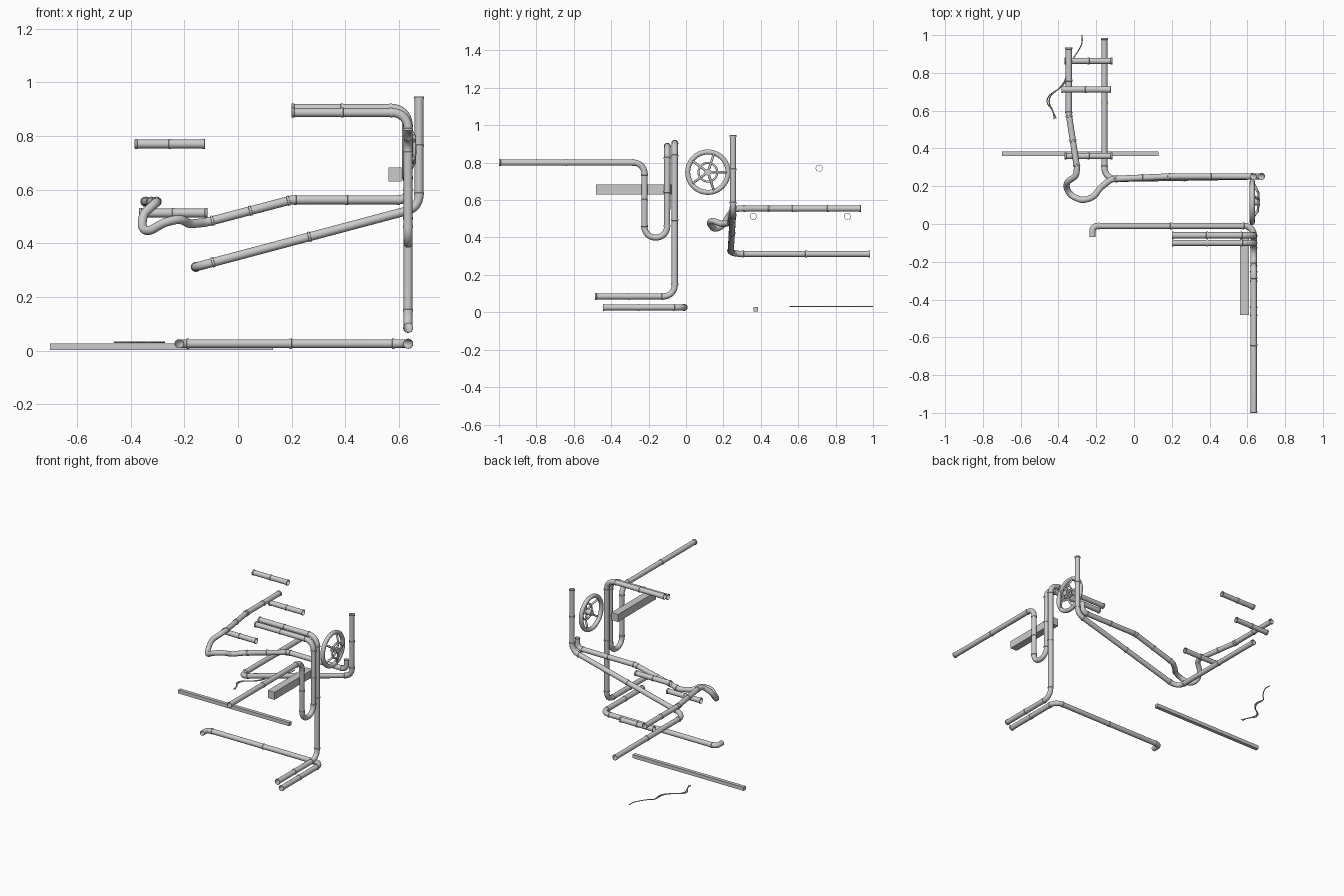
import bpy, bmesh, math
from mathutils import Vector, Matrix

if "Cube" in bpy.data.objects:
    bpy.data.objects.remove(bpy.data.objects["Cube"])

R = 0.0165          # pipe radius


def finish(curve_obj, angle=40):
    bpy.ops.object.select_all(action='DESELECT')
    curve_obj.select_set(True)
    bpy.context.view_layer.objects.active = curve_obj
    if curve_obj.type == 'CURVE':
        bpy.ops.object.convert(target='MESH')
    bpy.ops.object.shade_smooth_by_angle(angle=math.radians(angle))


def tube(name, splines, depth, res=6, caps=False):
    # splines: list of lists of (point, radius factor)
    cu = bpy.data.curves.new(name, 'CURVE')
    cu.dimensions = '3D'
    cu.bevel_depth = depth
    cu.bevel_resolution = res
    cu.use_fill_caps = caps
    for pts in splines:
        sp = cu.splines.new('POLY')
        sp.points.add(len(pts) - 1)
        for q, (co, rad) in zip(sp.points, pts):
            q.co = (*co, 1)
            q.radius = rad
    ob = bpy.data.objects.new(name, cu)
    bpy.context.collection.objects.link(ob)
    finish(ob)


def collar(p, d):
    return [(p - d * 0.005, 1.0), (p - d * 0.004, 1.15),
            (p + d * 0.004, 1.15), (p + d * 0.005, 1.0)]


def pipe(name, corners, bend=0.06, steps=8):
    """Open pipe with rounded bends and joint collars along straight runs."""
    P = [Vector(c) for c in corners]
    path, runs, start = [P[0]], [], P[0]
    for a, p, b in zip(P, P[1:], P[2:]):
        u, v = (a - p).normalized(), (b - p).normalized()
        half = u.angle(v) / 2
        t = min(bend / math.tan(half), 0.47 * (a - p).length, 0.49 * (b - p).length)
        r = t * math.tan(half)
        c = p + (u + v).normalized() * r / math.sin(half)
        s, e = (p + u * t - c).normalized(), (p + v * t - c).normalized()
        path += [c + s.slerp(e, i / steps) * r for i in range(steps + 1)]
        runs.append((start, p + u * t))
        start = p + v * t
    path.append(P[-1])
    runs.append((start, P[-1]))
    splines = [[(q, 1.0) for q in path]]
    for a, b in runs:
        if (b - a).length > 0.12:
            d = (b - a).normalized()
            splines += [collar(q, d) for q in (a + d * .005, (a + b) / 2, b - d * .005)]
    tube(name, splines, R)


def box(name, lo, hi):
    bm = bmesh.new()
    bmesh.ops.create_cube(bm, size=1)
    lo, hi = Vector(lo), Vector(hi)
    for v in bm.verts:
        v.co = Vector(v.co[i] * (hi - lo)[i] + (hi + lo)[i] / 2 for i in range(3))
    me = bpy.data.meshes.new(name)
    bm.to_mesh(me)
    bm.free()
    bpy.context.collection.objects.link(bpy.data.objects.new(name, me))


# front wall pipes
X = 0.634
pipe("drop_pipe", [(.2, -.06, .903), (X, -.06, .903), (X, -.06, .085), (X, -.487, .085)])
pipe("u_bend_pipe", [(.2, -.10, .887), (X, -.10, .887), (X, -.101, .40),
                     (X, -.222, .40), (X, -.222, .80), (X, -1, .80)], bend=.058)
pipe("floor_pipe", [(-.22, -.07, .026), (-.22, -.01, .026),
                    (X, -.01, .026), (X, -.445, .026)], bend=.05)

# rear pipes
pipe("riser_pipe", [(.675, .252, .947), (.675, .252, .533), (-.157, .238, .312),
                    (-.157, .985, .312)])
pipe("twisted_pipe", [(X, .252, .63), (X, .252, .562), (.2, .252, .562),
                      (-.12, .238, .478), (-.18, .19, .472), (-.215, .14, .492),
                      (-.275, .125, .478), (-.335, .15, .442), (-.36, .195, .46),
                      (-.352, .225, .51), (-.305, .255, .552), (-.302, .30, .555),
                      (-.345, .58, .555), (-.345, .935, .555)])

# short cross pipes
for i, (x0, x1, y, z) in enumerate([(-.368, -.114, .36, .513), (-.368, -.114, .863, .513),
                                    (-.385, -.123, .712, .77)]):
    pipe(f"cross_pipe_{i + 1}", [(x0, y, z), (x1, y, z)])

# square duct and floor rail
box("square_duct", (.56, -.482, .631), (.61, -.075, .682))
box("floor_rail", (-.7, .36, .003), (.13, .384, .027))

# loose cable lying on the floor
main = [(-.275, 1), (-.278, .95), (-.32, .88), (-.358, .84), (-.362, .77),
        (-.395, .72), (-.44, .68), (-.448, .64), (-.43, .60), (-.422, .555)]
strand = [(x + .012 * math.sin(i * 1.2), y + .004) for i, (x, y) in enumerate(main[3:])]


def smooth(pts, n=5):
    V = [Vector((x, y, .031)) for x, y in pts]
    V = [2 * V[0] - V[1]] + V + [2 * V[-1] - V[-2]]
    out = []
    for a, b, c, d in zip(V, V[1:], V[2:], V[3:]):
        for k in range(n):
            t = k / n
            out.append(b + .5 * t * (c - a + t * (2 * a - 5 * b + 4 * c - d
                                                  + t * (3 * (b - c) + d - a))))
    return [(p, 1.0) for p in out + [V[-2]]]


tube("cable", [smooth(main), smooth(strand)], .003, 2, True)

# valve wheel facing +x
C = Vector((0, .117, .749))


def ring(radius, x, n=40):
    return [C + Vector((x, radius * math.cos(2 * math.pi * i / n),
                        radius * math.sin(2 * math.pi * i / n))) for i in range(n)]


def hoop(name, radius, x, thick):
    cu = bpy.data.curves.new(name, 'CURVE')
    cu.dimensions = '3D'
    cu.bevel_depth = thick
    cu.bevel_resolution = 3
    pts = ring(radius, x)
    sp = cu.splines.new('POLY')
    sp.points.add(len(pts) - 1)
    for q, co in zip(sp.points, pts):
        q.co = (*co, 1)
    sp.use_cyclic_u = True
    ob = bpy.data.objects.new(name, cu)
    bpy.context.collection.objects.link(ob)
    finish(ob)


hoop("wheel_rim", .108, .626, .014)
hoop("wheel_inner_ring", .05, .657, .006)
spokes = []
for a, b, c in zip(ring(.105, .63, 5), ring(.05, .657, 5), ring(.004, .657, 5)):
    spokes.append([(a, 1.0), (b, 1.0), (c, 1.0)])
tube("wheel_spokes", spokes, .0065, 3, True)
tube("wheel_hub", [[(C + Vector((.62, 0, 0)), 1.0), (C + Vector((.666, 0, 0)), 1.0)]],
     .018, 6, True)
